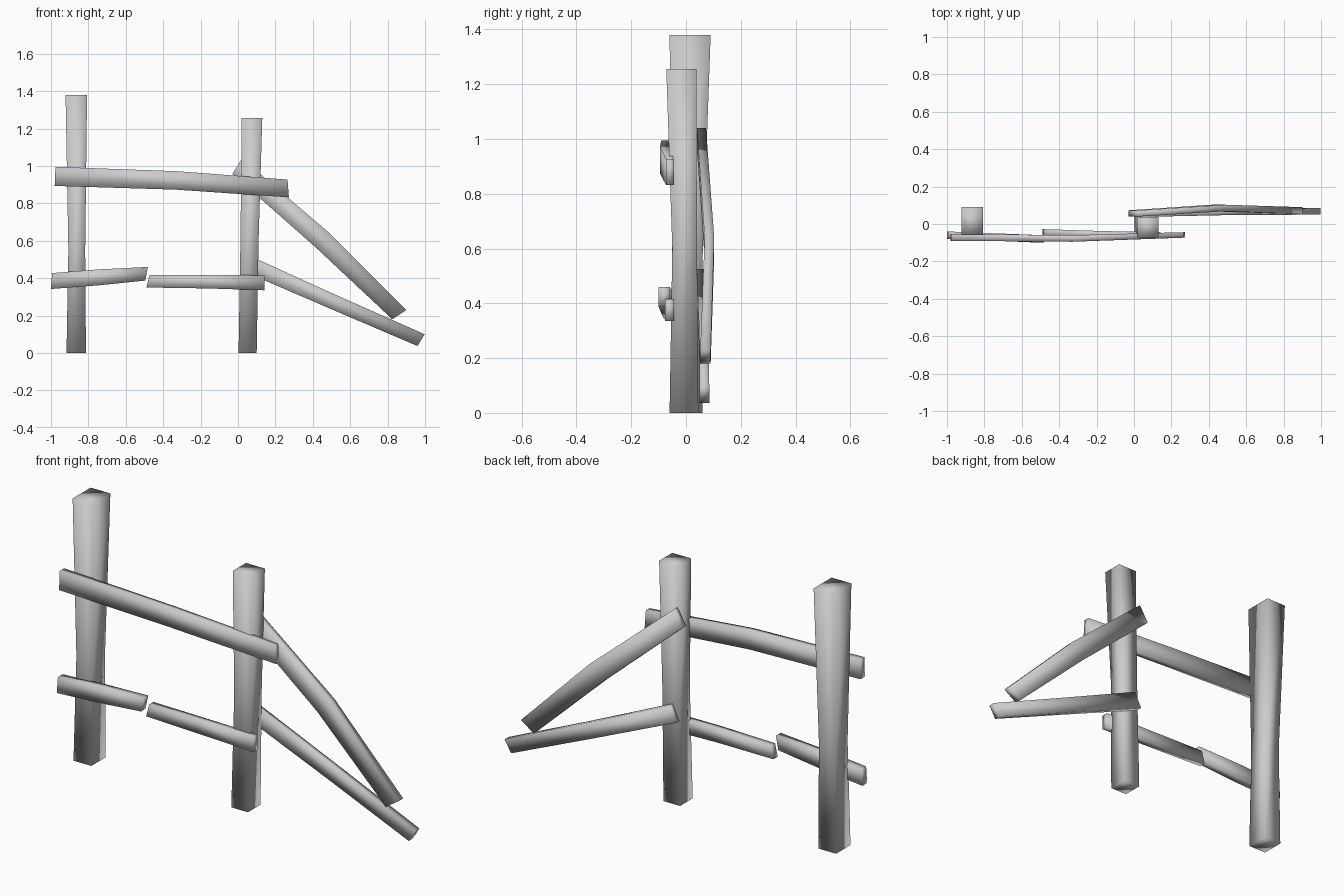
import bpy


def loft(name, rings):
    """Closed four-sided timber through a list of four-corner rings."""
    verts = [p for ring in rings for p in ring]
    n = len(rings)
    faces = [(0, 3, 2, 1), tuple(4 * (n - 1) + i for i in range(4))]
    for k in range(n - 1):
        a, b = 4 * k, 4 * k + 4
        for i in range(4):
            j = (i + 1) % 4
            faces.append((a + i, a + j, b + j, b + i))
    me = bpy.data.meshes.new(name)
    me.from_pydata(verts, [], faces)
    me.update()
    me.shade_smooth()
    ob = bpy.data.objects.new(name, me)
    bpy.context.collection.objects.link(ob)
    return ob


def post(name, levels):
    # level: z, x min, x max, y min, y max
    loft(name, [[(x0, y0, z), (x1, y0, z), (x1, y1, z), (x0, y1, z)]
                for z, x0, x1, y0, y1 in levels])


def plank(name, stations):
    # station: top edge x, z; bottom edge x, z; y min, y max
    loft(name, [[(xb, y0, zb), (xb, y1, zb), (xt, y1, zt), (xt, y0, zt)]
                for xt, zt, xb, zb, y0, y1 in stations])


# Upright posts, slightly narrowed at the waist
post("left_post", [
    (0.0, -0.917, -0.813, -0.06, 0.06),
    (0.55, -0.907, -0.817, -0.05, 0.06),
    (1.38, -0.922, -0.807, -0.06, 0.09)])
post("right_post", [
    (0.0, 0.003, 0.10, -0.06, 0.045),
    (0.60, 0.013, 0.11, -0.05, 0.04),
    (1.255, 0.02, 0.13, -0.072, 0.038)])

# Front rails: one long upper, a broken lower pair
plank("upper_rail", [
    (-0.976, 0.995, -0.98, 0.893, -0.09, -0.053),
    (-0.33, 0.972, -0.33, 0.873, -0.095, -0.06),
    (0.265, 0.927, 0.272, 0.832, -0.073, -0.044)])
plank("lower_rail_left", [
    (-0.994, 0.427, -1.0, 0.342, -0.08, -0.04),
    (-0.74, 0.447, -0.74, 0.362, -0.09, -0.05),
    (-0.482, 0.46, -0.496, 0.387, -0.10, -0.06)])
plank("lower_rail_right", [
    (-0.473, 0.416, -0.49, 0.35, -0.065, -0.028),
    (-0.16, 0.417, -0.16, 0.345, -0.075, -0.038),
    (0.143, 0.415, 0.143, 0.335, -0.076, -0.043)])

# Fallen rails leaning behind the right post
plank("upper_fallen_rail", [
    (0.022, 1.04, -0.03, 0.957, 0.04, 0.073),
    (0.49, 0.64, 0.415, 0.565, 0.068, 0.103),
    (0.90, 0.23, 0.825, 0.18, 0.052, 0.09)])
plank("lower_fallen_rail", [
    (0.05, 0.525, 0.01, 0.445, 0.038, 0.068),
    (0.52, 0.312, 0.49, 0.238, 0.048, 0.08),
    (0.998, 0.10, 0.96, 0.037, 0.05, 0.085)])
